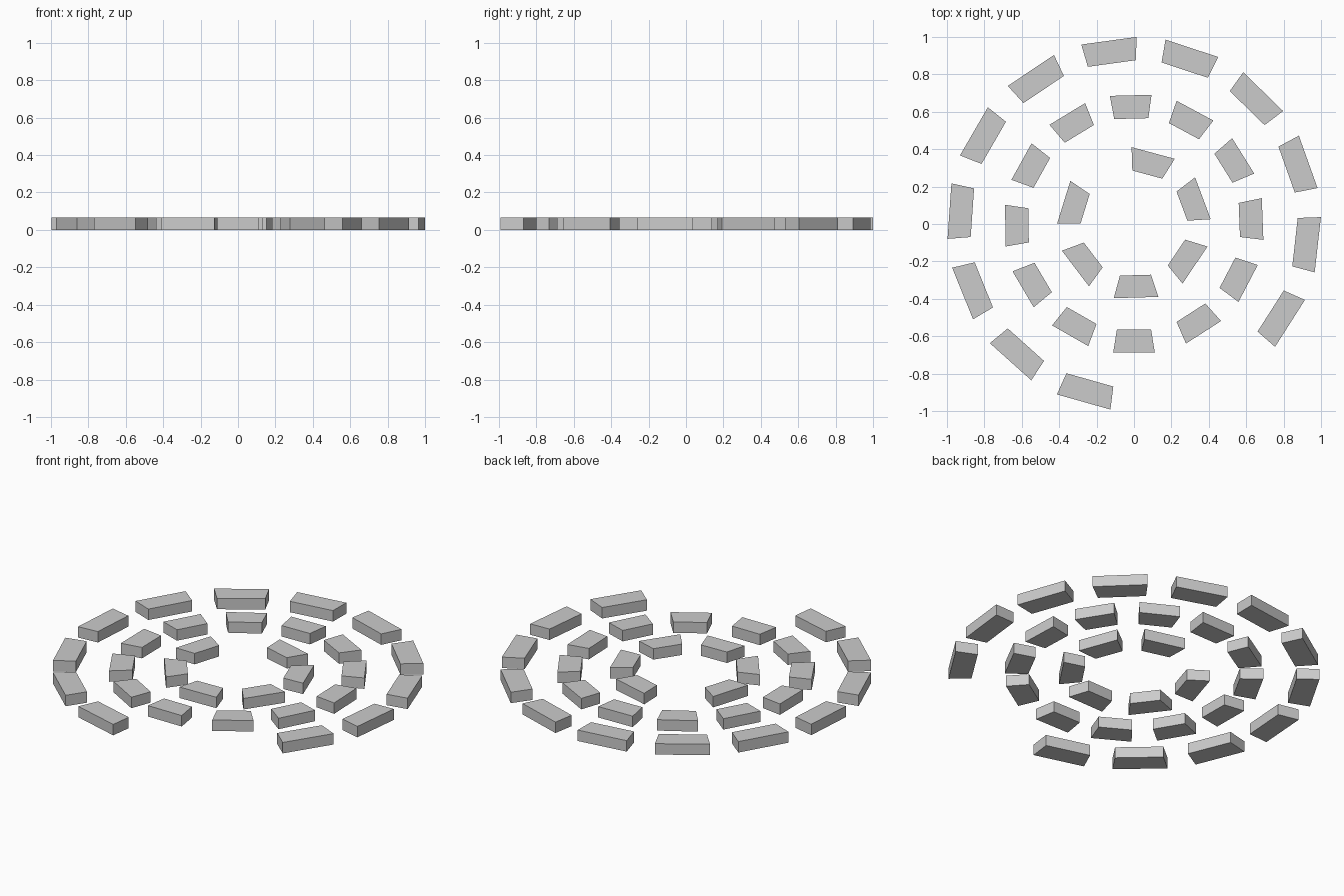
import bpy, bmesh
from math import radians, cos, sin

if "Cube" in bpy.data.objects:
    bpy.data.objects.remove(bpy.data.objects["Cube"])

HEIGHT = 0.065


def block(name, r_in, r_out, centre, half):
    """Straight-sided wedge block: a ring sector with flat chord faces."""
    a, b = radians(centre - half), radians(centre + half)
    outline = [(r_in, a), (r_out, a), (r_out, b), (r_in, b)]
    bm = bmesh.new()
    face = bm.faces.new([bm.verts.new((r * cos(t), r * sin(t), 0)) for r, t in outline])
    top = bmesh.ops.extrude_face_region(bm, geom=[face])["geom"]
    bmesh.ops.translate(bm, vec=(0, 0, HEIGHT),
                        verts=[g for g in top if isinstance(g, bmesh.types.BMVert)])
    bmesh.ops.recalc_face_normals(bm, faces=bm.faces)
    mesh = bpy.data.meshes.new(name)
    bm.to_mesh(mesh)
    bm.free()
    bpy.context.collection.objects.link(bpy.data.objects.new(name, mesh))


# Rings: name, inner radius, outer radius, first angle, last angle, count, half width
rings = [
    ("outer_ring_block", 0.876, 1.0, -32.5, 254.2, 12, 8.55),
    ("middle_ring_block", 0.571, 0.697, -57.3, 270.0, 12, 9.2),
    ("inner_ring_block", 0.286, 0.411, -197.2, 74.9, 6, 16.9),
]
for name, r_in, r_out, first, last, count, half in rings:
    step = (last - first) / (count - 1)
    for i in range(count):
        block(f"{name}_{i + 1}", r_in, r_out, first + i * step, half)
